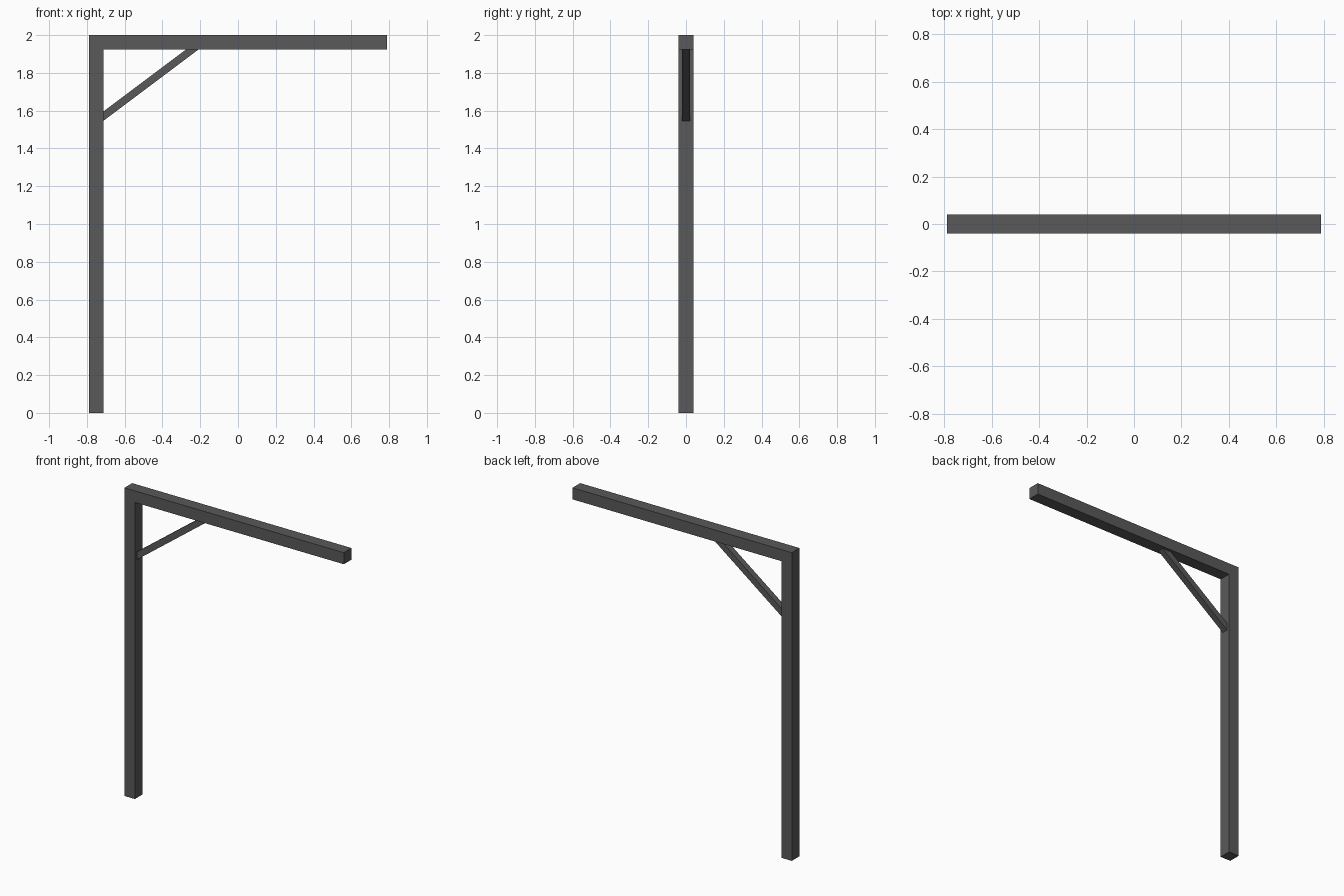
import bpy
import bmesh

if "Cube" in bpy.data.objects:
    bpy.data.objects.remove(bpy.data.objects["Cube"])

# One dark grey paint for the whole bracket post
grey = bpy.data.materials.new("dark grey")
grey.diffuse_color = (0.1, 0.1, 0.1, 1)
grey.use_nodes = True
grey.node_tree.nodes["Principled BSDF"].inputs["Base Color"].default_value = grey.diffuse_color


def extrude_profile(name, points, half_depth):
    """Extrude an x-z outline evenly to both sides of y = 0."""
    bm = bmesh.new()
    face = bm.faces.new([bm.verts.new((x, -half_depth, z)) for x, z in points])
    out = bmesh.ops.extrude_face_region(bm, geom=[face])
    moved = [v for v in out["geom"] if isinstance(v, bmesh.types.BMVert)]
    bmesh.ops.translate(bm, verts=moved, vec=(0, 2 * half_depth, 0))
    bmesh.ops.recalc_face_normals(bm, faces=bm.faces)
    mesh = bpy.data.meshes.new(name)
    bm.to_mesh(mesh)
    bm.free()
    mesh.materials.append(grey)
    obj = bpy.data.objects.new(name, mesh)
    bpy.context.collection.objects.link(obj)
    return obj


X, TOP = 0.7875, 2.0            # half width and height
INNER, UNDER = -0.7125, 1.925   # inner post face, beam underside

# Post and beam as one L-shaped timber
extrude_profile("post_and_beam", [
    (-X, 0), (INNER, 0), (INNER, UNDER), (X, UNDER), (X, TOP), (-X, TOP)], 0.0395)

# Diagonal brace, ends cut flush with the post and the beam
extrude_profile("brace", [
    (INNER, 1.546), (-0.208, UNDER), (-0.274, UNDER), (INNER, 1.596)], 0.02)
